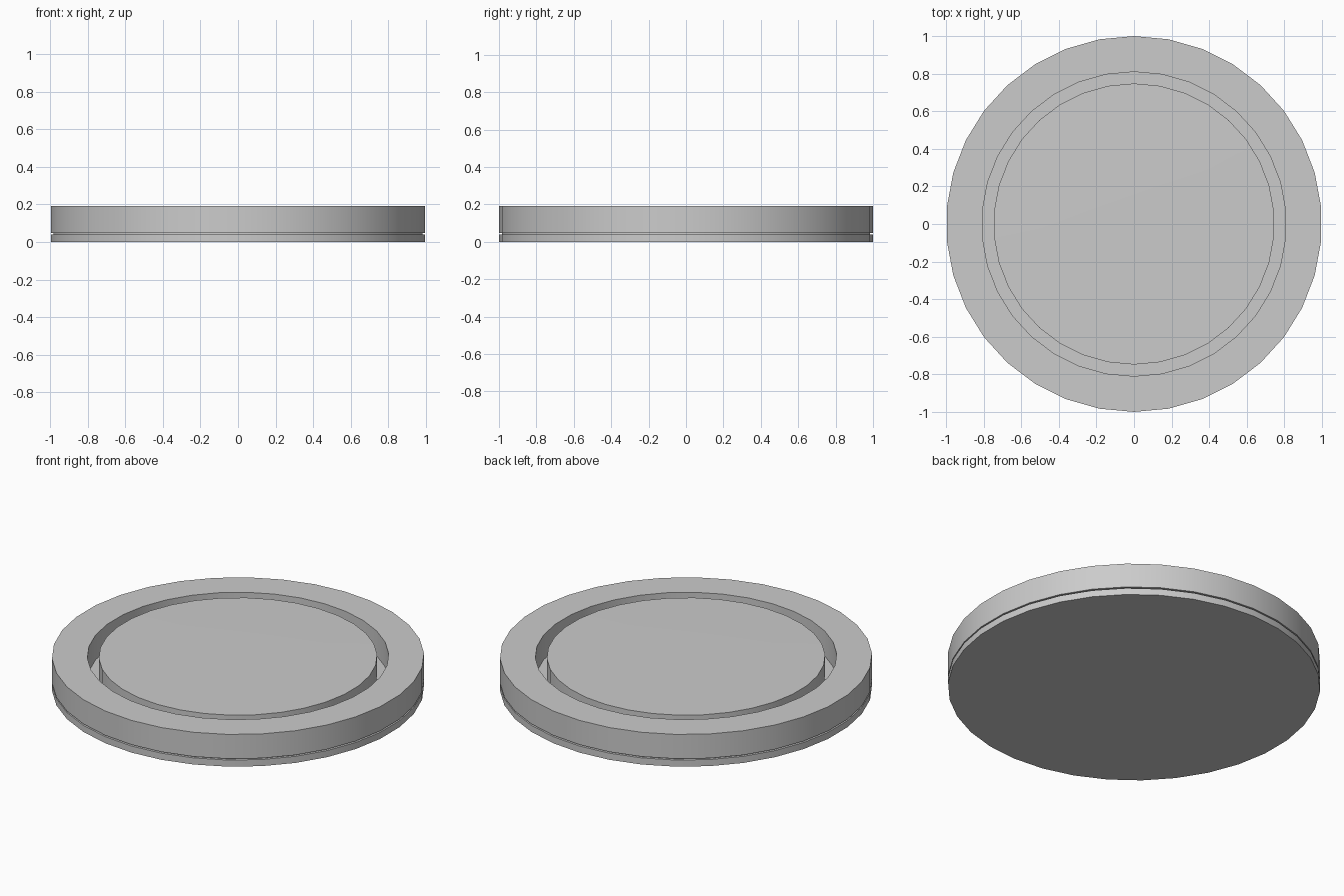
import bpy, bmesh, math

if "Cube" in bpy.data.objects:
    bpy.data.objects.remove(bpy.data.objects["Cube"])

SIDES = 34


def lathe(name, profile, closed=False):
    """Revolve (radius, z) points about z; radius 0 makes a pole."""
    bm = bmesh.new()
    rings = []
    for r, z in profile:
        if r == 0:
            rings.append([bm.verts.new((0, 0, z))] * SIDES)
        else:
            rings.append([bm.verts.new((r * math.sin(2 * math.pi * i / SIDES),
                                        r * math.cos(2 * math.pi * i / SIDES), z))
                          for i in range(SIDES)])
    pairs = list(zip(rings, rings[1:]))
    if closed:
        pairs.append((rings[-1], rings[0]))
    for a, b in pairs:
        for i in range(SIDES):
            j = (i + 1) % SIDES
            quad = list(dict.fromkeys((a[i], a[j], b[j], b[i])))
            bm.faces.new(quad)
    bmesh.ops.recalc_face_normals(bm, faces=bm.faces)
    mesh = bpy.data.meshes.new(name)
    bm.to_mesh(mesh)
    bm.free()
    obj = bpy.data.objects.new(name, mesh)
    bpy.context.collection.objects.link(obj)
    bpy.ops.object.select_all(action='DESELECT')
    obj.select_set(True)
    bpy.context.view_layer.objects.active = obj
    bpy.ops.object.shade_smooth_by_angle(angle=math.radians(30))
    return obj


# Base: thin plate, shadow-gap step, outer rim and the channel wall in one skin,
# carrying on up to the raised centre disc
lathe("base_and_rim", [
    (0, 0), (1.0, 0), (1.0, 0.039),
    (0.985, 0.039), (0.985, 0.047),
    (1.0, 0.047), (1.0, 0.191),
    (0.81, 0.191), (0.81, 0.044),
    (0.748, 0.044), (0.748, 0.044), (0, 0.044),
])

# Centre disc: very slightly crowned top
lathe("centre_disc", [
    (0, 0.044), (0.748, 0.044), (0.748, 0.188),
    (0.5, 0.190), (0.25, 0.1912), (0, 0.1915),
])
